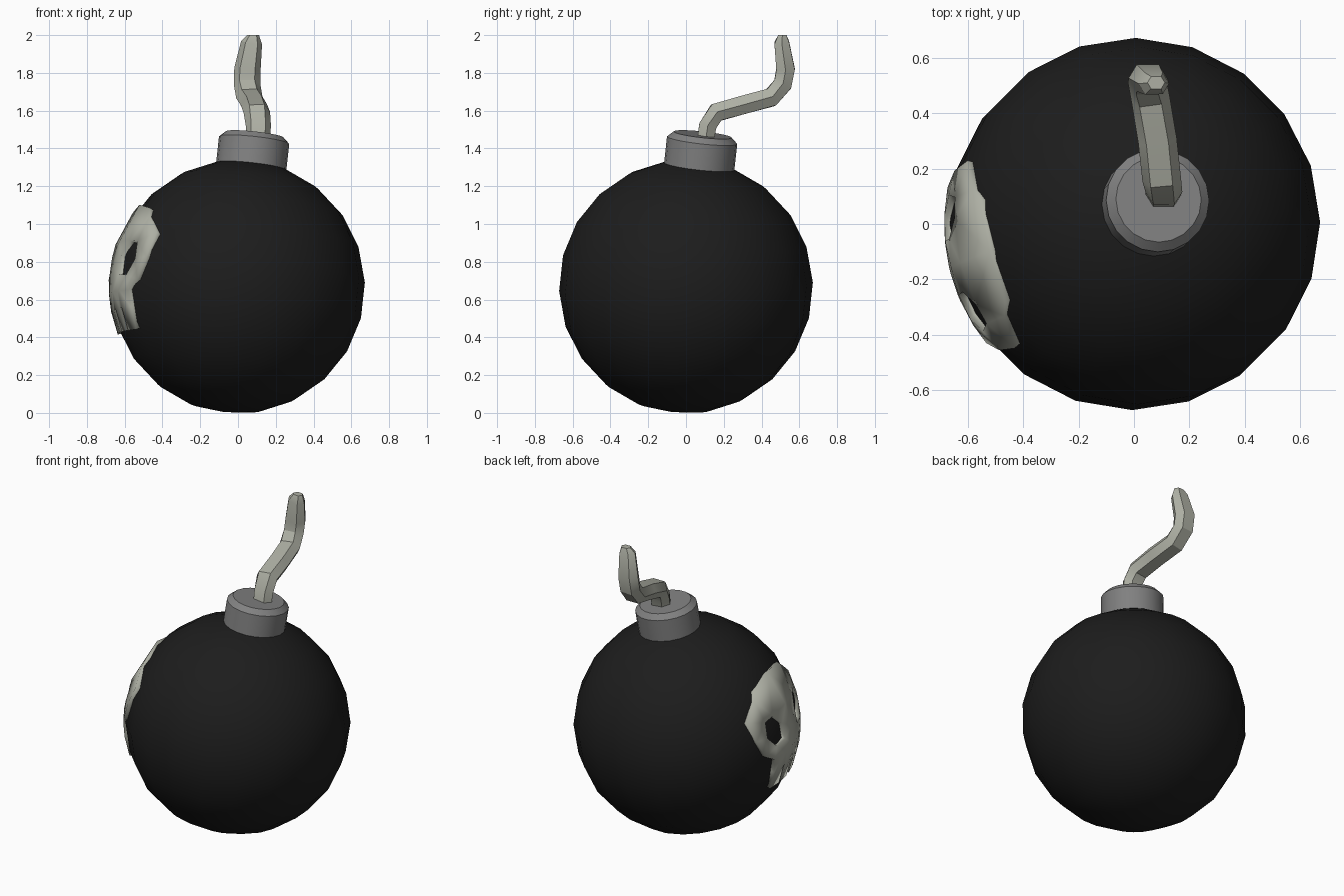
import bpy, bmesh, math
from mathutils import Vector, Matrix

if "Cube" in bpy.data.objects:
    bpy.data.objects.remove(bpy.data.objects["Cube"])

CENTRE = Vector((0, 0, 0.668))
AXIS = Vector((0.11, 0.11, 1)).normalized()
TILT = Vector((0, 0, 1)).rotation_difference(AXIS).to_matrix().to_4x4()


def material(name, rgb):
    m = bpy.data.materials.new(name)
    m.diffuse_color = (*rgb, 1)
    m.use_nodes = True
    m.node_tree.nodes["Principled BSDF"].inputs["Base Color"].default_value = m.diffuse_color
    return m


BLACK = material("black_iron", (0.012, 0.012, 0.012))
METAL = material("grey_metal", (0.22, 0.22, 0.22))
BONE = material("bone", (0.42, 0.43, 0.37))


def finish(name, bm, mat, angle):
    me = bpy.data.meshes.new(name)
    bm.to_mesh(me)
    bm.free()
    me.materials.append(mat)
    ob = bpy.data.objects.new(name, me)
    bpy.context.collection.objects.link(ob)
    bpy.ops.object.select_all(action='DESELECT')
    ob.select_set(True)
    bpy.context.view_layer.objects.active = ob
    bpy.ops.object.shade_smooth_by_angle(angle=math.radians(angle))
    return ob


def loft(name, rings, mat, angle):
    """Skin a list of equal-length rings and close both ends."""
    bm = bmesh.new()
    loops = [[bm.verts.new(p) for p in ring] for ring in rings]
    n = len(loops[0])
    for a, b in zip(loops, loops[1:]):
        for i in range(n):
            j = (i + 1) % n
            bm.faces.new((a[i], a[j], b[j], b[i]))
    bm.faces.new(loops[0][::-1])
    bm.faces.new(loops[-1])
    bmesh.ops.recalc_face_normals(bm, faces=bm.faces)
    return finish(name, bm, mat, angle)


# Round body, tilted along the neck axis
bm = bmesh.new()
bmesh.ops.create_uvsphere(bm, u_segments=20, v_segments=11, radius=0.672,
                          matrix=Matrix.Translation(CENTRE) @ TILT)
finish("bomb_body", bm, BLACK, 40)

# Neck cap with chamfered rim: (radius, distance along axis)
profile = [(0.187, 0.58), (0.187, 0.785), (0.155, 0.815)]
rings = []
for r, h in profile:
    ring = [Vector((r * math.cos(k * math.tau / 20), r * math.sin(k * math.tau / 20), h))
            for k in range(20)]
    rings.append([CENTRE + TILT @ p for p in ring])
loft("neck_cap", rings, METAL, 20)

# Bent fuse: flattened hexagon swept along a path, narrowed at the tip
path = [Vector(p) for p in (
    (0.105, 0.10, 1.42), (0.108, 0.115, 1.52), (0.10, 0.16, 1.59), (0.085, 0.30, 1.63),
    (0.06, 0.45, 1.67), (0.048, 0.512, 1.74), (0.05, 0.527, 1.82), (0.072, 0.507, 1.96),
    (0.08, 0.51, 2.0))]
scales = [0.9, 0.95, 1, 1, 1, 1, 1, 0.8, 0.45]
section = [(0.07, 0), (0.04, 0.049), (-0.04, 0.049), (-0.07, 0), (-0.04, -0.049), (0.04, -0.049)]
rings = []
for i, p in enumerate(path):
    t = (path[min(i + 1, len(path) - 1)] - path[max(i - 1, 0)]).normalized()
    if i == len(path) - 1:
        t = Vector((0, 0, 1))
    side = (Vector((1, 0, 0)) - t * t.x).normalized()
    up = t.cross(side)
    rings.append([p + (side * a + up * b) * scales[i] for a, b in section])
loft("fuse", rings, BONE, 30)

# Skull plate: half pattern (across, up), mirrored and wrapped onto the body
half = [(0, .435), (.19, .405), (.235, .36), (.35, .265), (.335, .14), (.29, .02),
        (.215, -.03), (0, -.03), (0, .10), (0, .24),
        (.10, .06), (.19, .05), (.255, .13), (.235, .225), (.16, .235), (.10, .16),
        (.018, -.03), (.09, -.03), (.115, -.03),
        (0, -.12), (.018, -.12), (.09, -.12), (.115, -.12), (.212, -.12),
        (.018, -.24), (.09, -.24), (.115, -.24), (.205, -.24)]
faces = ["0 9 14 1", "9 15 14", "9 8 15", "8 10 15", "8 7 10", "7 16 17 10", "17 18 11 10",
         "18 6 11", "6 5 11", "5 4 12 11", "4 3 13 12", "3 2 13", "2 1 14 13",
         "7 16 20 19", "16 17 21 20", "17 18 22 21", "18 6 23 22",
         "20 21 25 24", "22 23 27 26"]
R = 0.686
place = (Matrix.Translation(CENTRE) @ Matrix.Rotation(math.radians(194), 4, 'Z')
         @ Matrix.Rotation(math.radians(4), 4, 'X'))
bm = bmesh.new()
for s in (1, -1):
    vs = [bm.verts.new((math.sqrt(R * R - u * u - v * v), s * u, v)) for u, v in half]
    for f in faces:
        bm.faces.new([vs[int(k)] for k in f.split()])
bmesh.ops.remove_doubles(bm, verts=bm.verts, dist=0.0005)
bm.normal_update()
for f in bm.faces:
    if f.normal.dot(f.calc_center_median()) < 0:
        f.normal_flip()
bmesh.ops.transform(bm, matrix=place, verts=bm.verts)
skull = finish("skull_plate", bm, BONE, 30)
mod = skull.modifiers.new("thickness", 'SOLIDIFY')
mod.thickness = 0.05
mod.offset = -1
